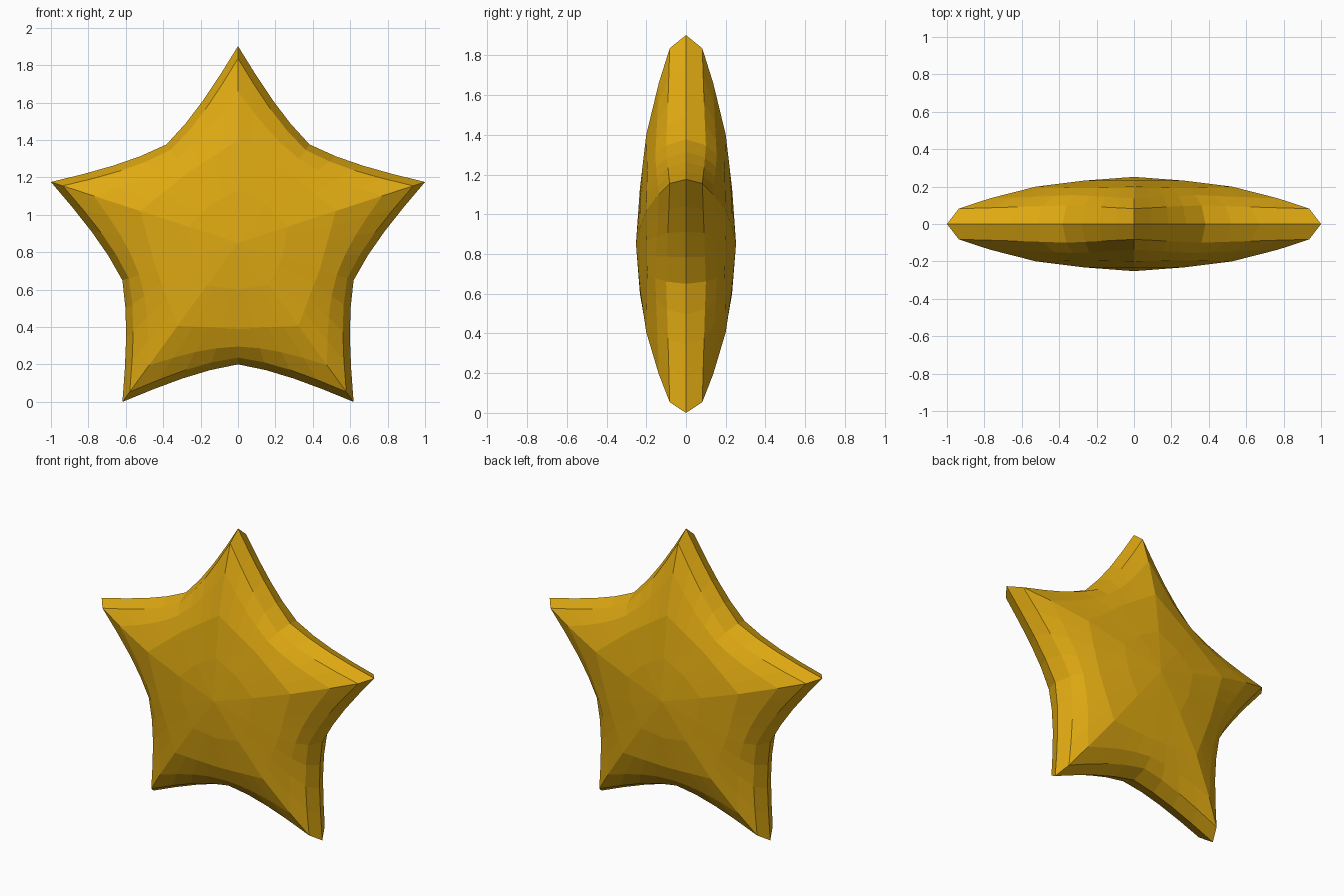
import bpy, bmesh, math

if "Cube" in bpy.data.objects:
    bpy.data.objects.remove(bpy.data.objects["Cube"])

R = 1.0515                       # tip radius
CZ = R * math.cos(math.pi / 5)   # centre height, lower tips on z = 0
SEG = 4                          # segments from a tip to a valley
N = 10 * SEG
# rings: tip radius, valley radius, tip depth, valley depth, inward bow
RINGS = [(R, .65, 0, 0, .026),
         (.985, .614, .082, .100, .028),
         (.81, .555, .137, .155, .022),
         (.55, .46, .200, .195, .0),
         (.28, .25, .232, .232, .0)]
APEX = .252


def ring_points(tip, valley, dt, dv, bow):
    """Five-pointed concave outline in the xz plane with a depth per point."""
    pts = []
    for i in range(N):
        half, s = divmod(i, SEG)
        t = s / SEG
        a0, a1 = half * math.pi / 5, (half + 1) * math.pi / 5
        at_tip = half % 2 == 0
        r0, r1 = (tip, valley) if at_tip else (valley, tip)
        d0, d1 = (dt, dv) if at_tip else (dv, dt)
        x = r0 * math.sin(a0) * (1 - t) + r1 * math.sin(a1) * t
        z = r0 * math.cos(a0) * (1 - t) + r1 * math.cos(a1) * t
        k = 1 - bow * 4 * t * (1 - t) / math.hypot(x, z)
        pts.append((x * k, d0 * (1 - t) + d1 * t, z * k))
    return pts


bm = bmesh.new()
rim = [bm.verts.new((x, 0, z + CZ)) for x, y, z in ring_points(*RINGS[0])]
# puffed front and back halves share the rim
for side in (-1, 1):
    prev = rim
    for ring in RINGS[1:]:
        cur = [bm.verts.new((x, side * y, z + CZ)) for x, y, z in ring_points(*ring)]
        for i in range(N):
            j = (i + 1) % N
            bm.faces.new((prev[i], prev[j], cur[j], cur[i]))
        prev = cur
    apex = bm.verts.new((0, side * APEX, CZ))
    for i in range(N):
        bm.faces.new((prev[i], prev[(i + 1) % N], apex))
bmesh.ops.recalc_face_normals(bm, faces=bm.faces)

mesh = bpy.data.meshes.new("star")
bm.to_mesh(mesh)
bm.free()
star = bpy.data.objects.new("star", mesh)
bpy.context.collection.objects.link(star)

gold = bpy.data.materials.new("gold")
gold.diffuse_color = (.74, .40, .006, 1)
gold.use_nodes = True
gold.node_tree.nodes["Principled BSDF"].inputs["Base Color"].default_value = gold.diffuse_color
mesh.materials.append(gold)
